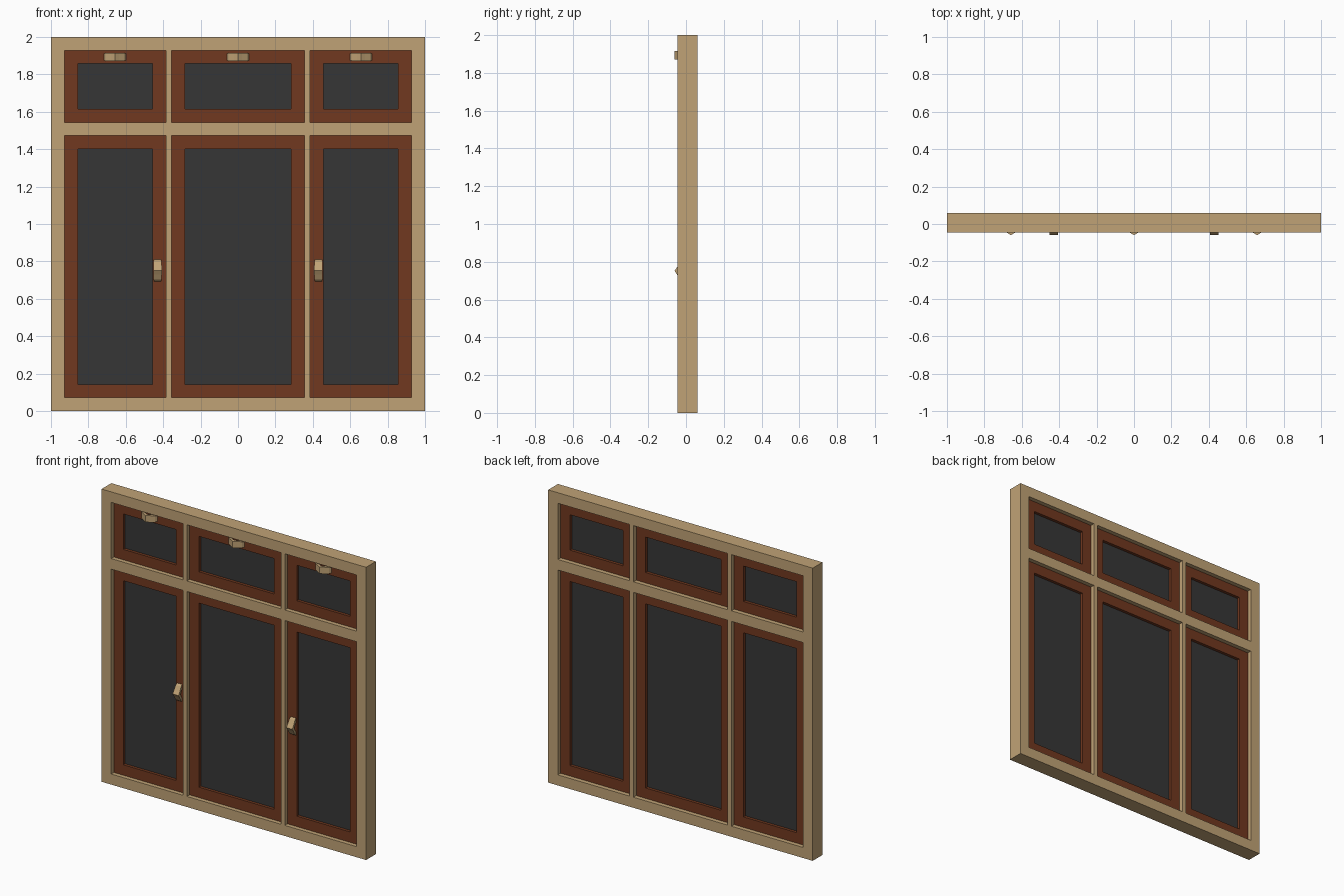
import bpy, bmesh
from mathutils import Vector

if "Cube" in bpy.data.objects:
    bpy.data.objects.remove(bpy.data.objects["Cube"])


def material(name, rgb):
    m = bpy.data.materials.new(name)
    m.diffuse_color = (*rgb, 1)
    m.use_nodes = True
    m.node_tree.nodes["Principled BSDF"].inputs["Base Color"].default_value = m.diffuse_color
    return m


TAN = material("light wood", (0.53, 0.365, 0.18))
BROWN = material("red brown wood", (0.165, 0.040, 0.014))
GLASS = material("dark glass", (0.037, 0.037, 0.037))


def finish(name, bm, mat):
    bmesh.ops.recalc_face_normals(bm, faces=bm.faces)
    me = bpy.data.meshes.new(name)
    bm.to_mesh(me)
    bm.free()
    me.materials.append(mat)
    ob = bpy.data.objects.new(name, me)
    bpy.context.collection.objects.link(ob)
    return ob


def lattice(name, xs, zs, y0, y1, solid, mat):
    """Slab on a grid of lines; solid(i, j) says which cells are filled."""
    bm = bmesh.new()
    for i in range(len(xs) - 1):
        for j in range(len(zs) - 1):
            if solid(i, j):
                bm.faces.new([bm.verts.new((x, y0, z)) for x, z in (
                    (xs[i], zs[j]), (xs[i + 1], zs[j]),
                    (xs[i + 1], zs[j + 1]), (xs[i], zs[j + 1]))])
    bmesh.ops.remove_doubles(bm, verts=bm.verts, dist=1e-5)
    r = bmesh.ops.extrude_face_region(bm, geom=bm.faces[:])
    bmesh.ops.translate(bm, vec=(0, y1 - y0, 0),
                        verts=[v for v in r["geom"] if isinstance(v, bmesh.types.BMVert)])
    return finish(name, bm, mat)


def handle(name, x, z, upright):
    """Low-poly arched grip: outer and inner arch, wider in the middle."""
    arch = [(-0.062, -0.012, -0.035, 0.017), (-0.050, -0.030, -0.030, 0.021),
            (-0.022, -0.046, -0.014, 0.0225), (0, -0.060, 0, 0.0225),
            (0.022, -0.046, 0.014, 0.0225), (0.050, -0.030, 0.030, 0.021),
            (0.062, -0.012, 0.035, 0.017)]
    inner_y = [-0.012, -0.020, -0.032, -0.038, -0.032, -0.020, -0.012]
    bm = bmesh.new()
    rings = []
    for (uo, yo, ui, w), yi in zip(arch, inner_y):
        ring = []
        for u, y, s in ((uo, yo, -w), (uo, yo, w), (ui, yi, w), (ui, yi, -w)):
            p = Vector((x + s, y, z + u)) if upright else Vector((x + u, y, z + s))
            ring.append(bm.verts.new(p))
        rings.append(ring)
    for a, b in zip(rings, rings[1:]):
        for k in range(4):
            bm.faces.new((a[k], a[(k + 1) % 4], b[(k + 1) % 4], b[k]))
    bm.faces.new(rings[0])
    bm.faces.new(rings[-1])
    return finish(name, bm, TAN)


# Outer frame with two mullions and a transom
X = [-1, -0.927, -0.385, -0.355, 0.355, 0.385, 0.927, 1]
Z = [0, 0.072, 1.472, 1.544, 1.928, 2]
lattice("window_frame", X, Z, -0.045, 0.06,
        lambda i, j: i % 2 == 0 or j % 2 == 0, TAN)

# A sash with a glass pane in each of the six openings
B = 0.071
for i, col in ((1, "left"), (3, "middle"), (5, "right")):
    for j, row in ((1, "lower"), (3, "upper")):
        x0, x1, z0, z1 = X[i], X[i + 1], Z[j], Z[j + 1]
        lattice(f"{row}_{col}_sash", [x0, x0 + B, x1 - B, x1], [z0, z0 + B, z1 - B, z1],
                -0.016, 0.030, lambda a, b: (a, b) != (1, 1), BROWN)
        lattice(f"{row}_{col}_glass", [x0 + B, x1 - B], [z0 + B, z1 - B],
                0.004, 0.010, lambda a, b: True, GLASS)

# Handles: flat ones on the upper sashes, upright ones on the side sashes
for col, x in (("left", -0.658), ("middle", 0), ("right", 0.658)):
    handle(f"upper_{col}_handle", x, 1.893, False)
for col, x in (("left", -0.43), ("right", 0.43)):
    handle(f"lower_{col}_handle", x, 0.752, True)
